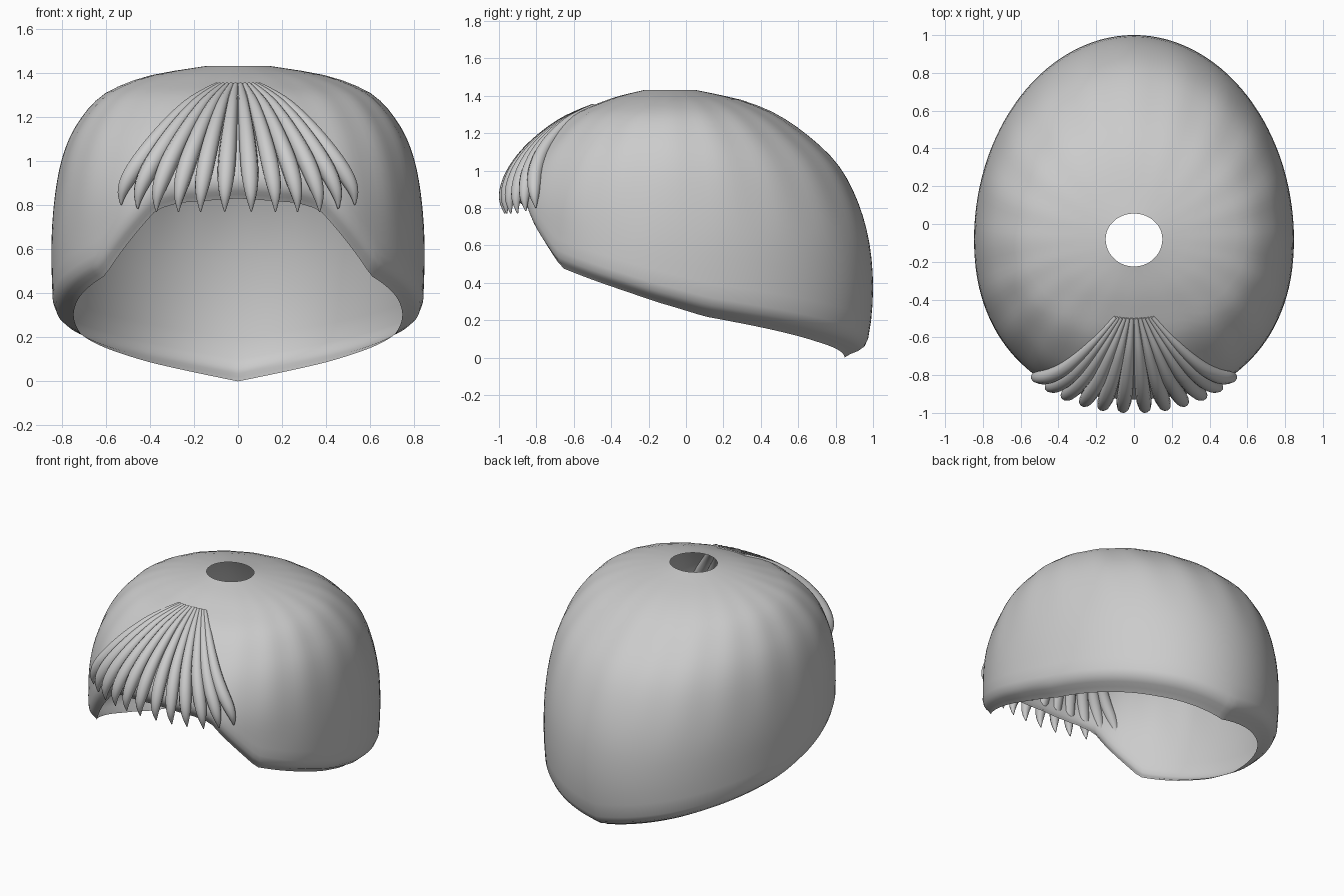
import bpy, bmesh, math

if "Cube" in bpy.data.objects:
    bpy.data.objects.remove(bpy.data.objects["Cube"])

CY = -0.08          # centre of the crown opening
COLS, ROWS = 120, 24

# Section half-widths by height: z, side, front, back
SECTIONS = [
    (1.43, 0.15, 0.145, 0.135), (1.40, 0.34, 0.27, 0.28), (1.37, 0.46, 0.36, 0.40),
    (1.30, 0.61, 0.53, 0.565), (1.17, 0.725, 0.69, 0.75), (1.03, 0.79, 0.80, 0.89),
    (0.85, 0.828, 0.87, 0.99), (0.63, 0.846, 0.875, 1.057), (0.40, 0.842, 0.87, 1.08),
    (0.20, 0.83, 0.86, 1.07), (0.08, 0.82, 0.85, 1.05)]
# Rim by angle from the front: degrees, height, how far the lip curls in
RIM = [(0, 0.83, 0.05), (18, 0.81, 0.05), (26, 0.78, 0.05), (47, 0.48, 0.055),
       (75, 0.35, 0.10), (101, 0.22, 0.13), (147, 0.085, 0.13), (180, 0.0, 0.12)]
# Inward curling lip: share of the curl, height above rim
LIP = [(0.15, 0.06), (0.42, 0.035), (0.73, 0.02), (1.0, 0.0)]


def lookup(table, x, smooth=False):
    """Value lookup in rows sorted by their first entry; returns the rest."""
    rows = sorted(table)
    x = min(max(x, rows[0][0]), rows[-1][0])
    n = len(rows)
    i = next(k for k in range(n - 1) if x <= rows[k + 1][0])
    a, b = rows[i], rows[i + 1]
    h = b[0] - a[0]
    t = (x - a[0]) / h
    if not smooth:
        return [p + (q - p) * t for p, q in zip(a[1:], b[1:])]

    def slope(k, c):
        lo, hi = rows[max(k - 1, 0)], rows[min(k + 1, n - 1)]
        return h * (hi[c] - lo[c]) / (hi[0] - lo[0])

    return [(2*t**3 - 3*t*t + 1) * a[c] + (t**3 - 2*t*t + t) * slope(i, c)
            + (3*t*t - 2*t**3) * b[c] + (t**3 - t*t) * slope(i + 1, c)
            for c in range(1, len(a))]


def shell_point(ang, z_section, z, k=1.0):
    side, front, back = lookup(SECTIONS, z_section, True)
    s, c = math.sin(ang), math.cos(ang)
    depth, e = (front, 0.91) if c > 0 else (back, 1.0)
    if z > 1.3:
        e = 1.0 - (1.0 - e) * max(0, 1.43 - z) / 0.13
    x = side * math.copysign(abs(s) ** e, s)
    y = depth * math.copysign(abs(c) ** e, c)
    fade = min(1, max(0, (1.43 - z) / 0.06)) * max(0, min(1, (z - 0.6) / 0.6))
    k *= 1 + 0.005 * fade * math.cos(20 * ang)      # soft combed ripple
    return (x * k, CY - y * k, z)


# Hair cap: open shell with crown hole, slanted rim and lip
bm = bmesh.new()
columns = []
for i in range(COLS):
    ang = 2 * math.pi * i / COLS
    rim, curl = lookup(RIM, math.degrees(min(ang, 2 * math.pi - ang)))
    low = rim + 0.10
    pts = []
    for j in range(ROWS):
        z = 1.43 - (1.43 - low) * (j / (ROWS - 1)) ** 1.6
        pts.append(shell_point(ang, z, z))
    pts += [shell_point(ang, low, rim + h, 1 - curl * share) for share, h in LIP]
    columns.append([bm.verts.new(p) for p in pts])
for i, a in enumerate(columns):
    b = columns[(i + 1) % COLS]
    for j in range(len(a) - 1):
        bm.faces.new((a[j], a[j + 1], b[j + 1], b[j]))
bmesh.ops.recalc_face_normals(bm, faces=bm.faces)
for f in bm.faces:
    f.smooth = True
mesh = bpy.data.meshes.new("hair_cap")
bm.to_mesh(mesh)
bm.free()
cap = bpy.data.objects.new("hair_cap", mesh)
bpy.context.collection.objects.link(cap)

# Fringe strands: height, sideways fraction, lift off the cap, radius
STRAND = [(1.345, 0.18, -0.010, 0.012), (1.29, 0.36, -0.006, 0.022), (1.20, 0.54, 0.004, 0.030),
          (1.10, 0.70, 0.014, 0.037), (1.00, 0.84, 0.022, 0.041), (0.92, 0.93, 0.026, 0.038),
          (0.86, 0.98, 0.028, 0.029), (0.81, 1.0, 0.022, 0.016), (0.77, 1.0, 0.012, 0.003)]


def make_strand(tip_x, name):
    curve = bpy.data.curves.new(name, 'CURVE')
    curve.dimensions = '3D'
    curve.bevel_depth = 1.0
    curve.bevel_resolution = 3
    curve.use_fill_caps = True
    curve.resolution_u = 4
    spline = curve.splines.new('NURBS')
    spline.points.add(len(STRAND) - 1)
    spline.use_endpoint_u = True
    spline.order_u = 3
    for p, (z, frac, lift, rad) in zip(spline.points, STRAND):
        z += max(0, abs(tip_x) - 0.4) * max(0, 1.0 - z)     # outer tips end higher
        x = tip_x * frac
        side, front, _ = lookup(SECTIONS, z, True)
        y = CY - front * (1 - abs(x / side) ** 2.2) ** (1 / 2.2) - lift
        p.co = (x, y, z, 1)
        p.radius = rad
    spline.use_smooth = True
    obj = bpy.data.objects.new(name, curve)
    bpy.context.collection.objects.link(obj)


for n, tip in enumerate((0.06, 0.17, 0.27, 0.37, 0.455, 0.53)):
    make_strand(tip, f"fringe_right_{n + 1}")
    make_strand(-tip, f"fringe_left_{n + 1}")
